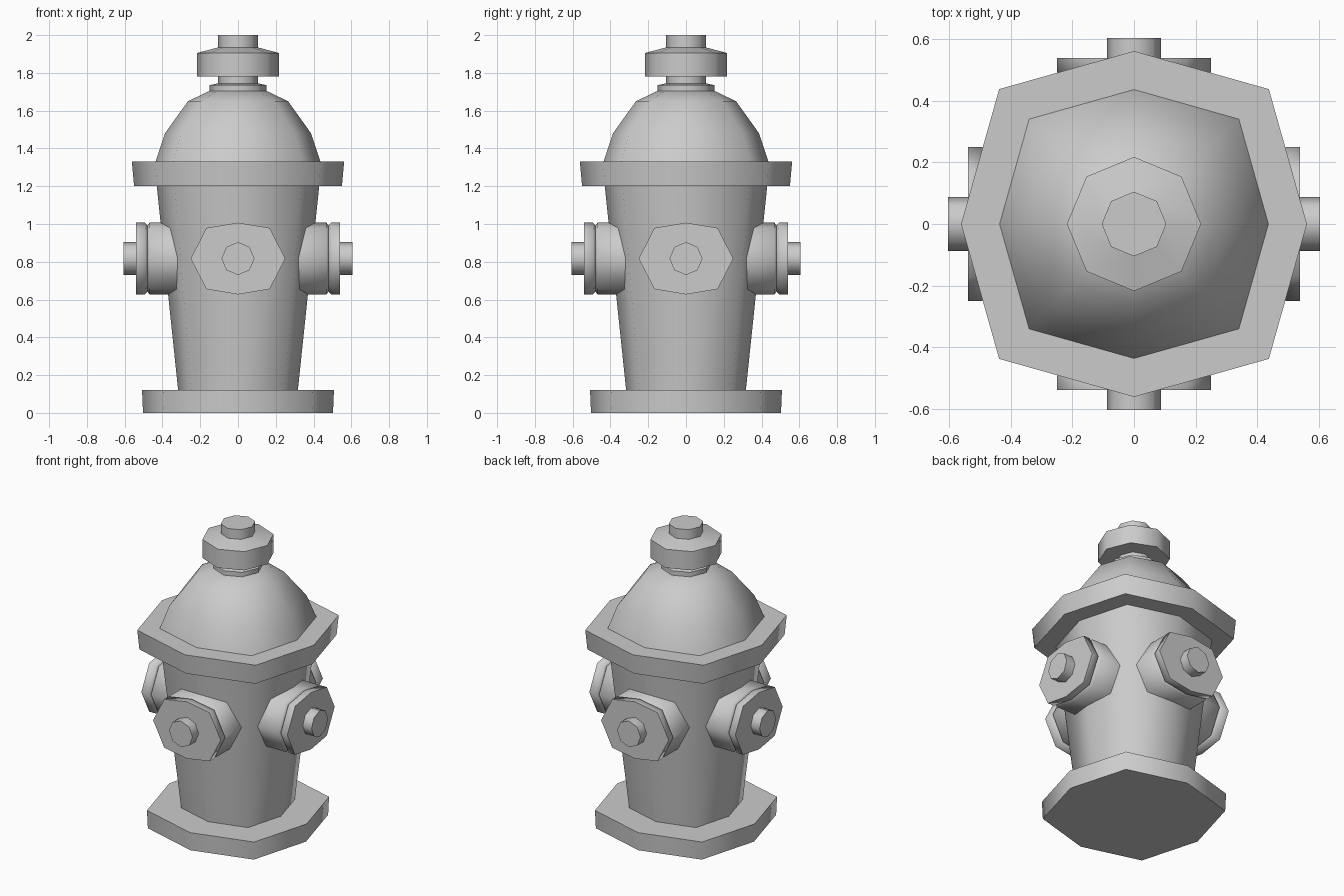
import bpy, bmesh, math
from mathutils import Matrix

if "Cube" in bpy.data.objects:
    bpy.data.objects.remove(bpy.data.objects["Cube"])


def ring(ax, ay, dx, dy):
    """Eight points: on-axis reach (ax, ay) and diagonal corners (dx, dy)."""
    return [(ax, 0), (dx, dy), (0, ay), (-dx, dy),
            (-ax, 0), (-dx, -dy), (0, -ay), (dx, -dy)]


def square_ring(r, k=0.78):
    return ring(r, r, r * k, r * k)


def loft(name, rings, cap_start=False, cap_end=False, matrix=None):
    """Skin a list of (z, ring) sections, smooth within the sharp edges."""
    bm = bmesh.new()
    rows = [[bm.verts.new((x, y, z)) for x, y in pts] for z, pts in rings]
    for a, b in zip(rows, rows[1:]):
        for i in range(8):
            j = (i + 1) % 8
            bm.faces.new((a[i], a[j], b[j], b[i]))
    if cap_start:
        bm.faces.new(rows[0][::-1])
    if cap_end:
        bm.faces.new(rows[-1])
    if matrix:
        bm.transform(matrix)
    me = bpy.data.meshes.new(name)
    bm.to_mesh(me)
    bm.free()
    ob = bpy.data.objects.new(name, me)
    bpy.context.collection.objects.link(ob)
    bpy.ops.object.select_all(action='DESELECT')
    ob.select_set(True)
    bpy.context.view_layer.objects.active = ob
    bpy.ops.object.shade_smooth_by_angle(angle=math.radians(64))
    return ob


REG = math.sqrt(0.5)  # corner factor of a regular octagon

# Foot plate
loft("base", [(0, square_ring(0.503)), (0.12, square_ring(0.508)),
              (0.12, square_ring(0.31))], cap_start=True)

# Tapered barrel
loft("barrel", [(0.12, square_ring(0.317)), (1.2, square_ring(0.43))])

# Overhanging rim
loft("rim", [(1.2, square_ring(0.42)), (1.2, square_ring(0.55)),
             (1.33, square_ring(0.562)), (1.33, square_ring(0.43))])

# Domed bonnet
loft("bonnet", [(1.33, square_ring(0.437)), (1.48, square_ring(0.387, 0.77)),
                (1.65, square_ring(0.265, 0.75)), (1.705, square_ring(0.15, REG))],
     cap_end=True)

# Collar, neck, nut and top knob
top = [(1.705, 0.15), (1.735, 0.15), (1.745, 0.105), (1.78, 0.105),
       (1.78, 0.218), (1.905, 0.218), (1.935, 0.105), (2.0, 0.105)]
loft("top_nut", [(z, square_ring(r, REG)) for z, r in top], cap_end=True)

# Four outlets with grooved caps and a small boss
outlet = [(0.29, 1.0), (0.468, 1.0), (0.48, 0.92), (0.492, 1.0), (0.54, 1.0)]
for i, side in enumerate(("front", "right", "back", "left")):
    m = (Matrix.Rotation(i * math.pi / 2, 4, 'Z')
         @ Matrix.Translation((0, 0, 0.817))
         @ Matrix.Rotation(math.pi / 2, 4, 'X'))
    loft(side + "_outlet",
         [(z, ring(0.25 * s, 0.19 * s, 0.168 * s, 0.162 * s)) for z, s in outlet],
         cap_end=True, matrix=m)
    loft(side + "_outlet_boss",
         [(0.53, square_ring(0.087, REG)), (0.605, square_ring(0.087, REG))],
         cap_end=True, matrix=m)
